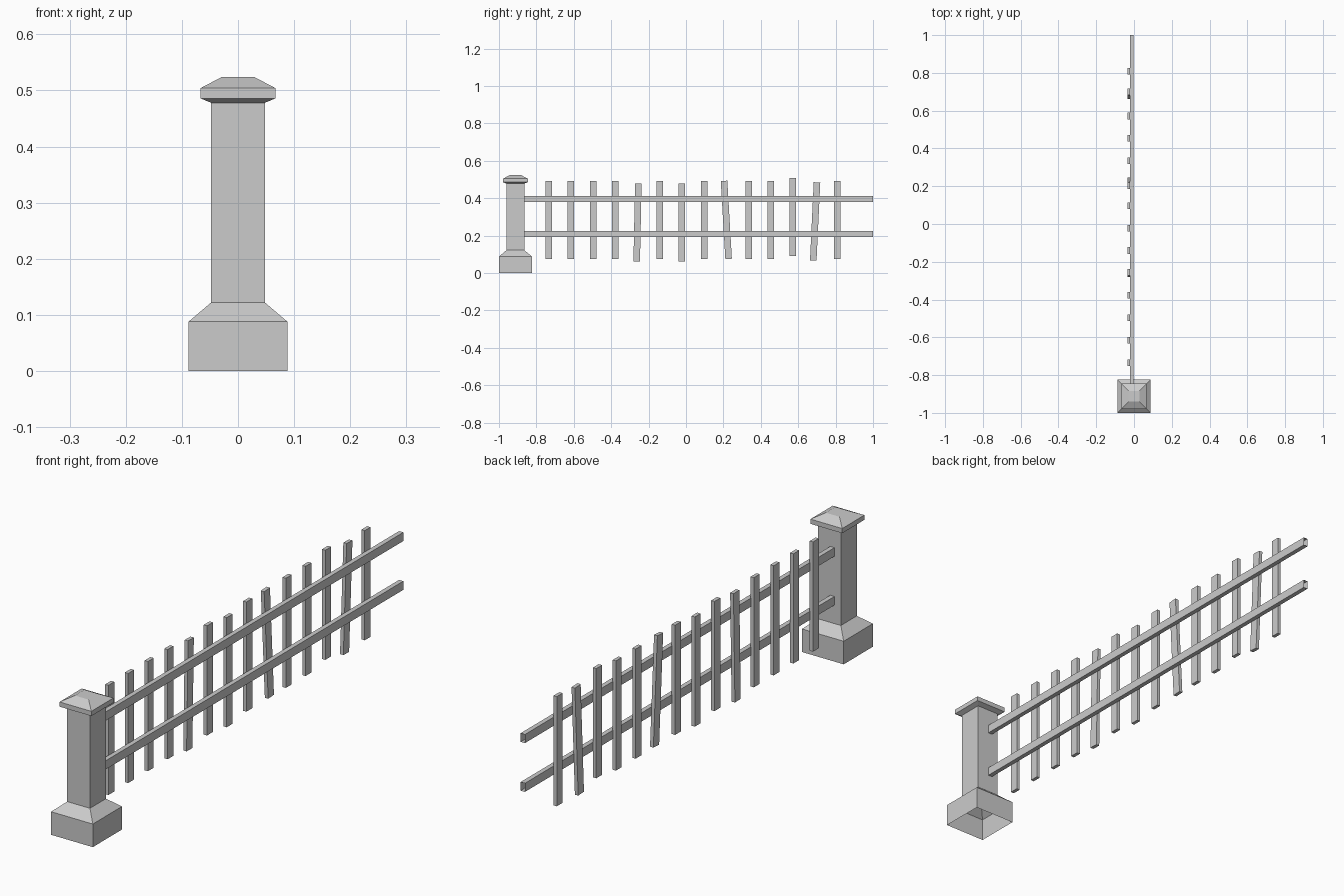
import bpy
import bmesh
from mathutils import Matrix, Vector

if "Cube" in bpy.data.objects:
    bpy.data.objects.remove(bpy.data.objects["Cube"], do_unlink=True)

# Single plain grey
grey = bpy.data.materials.new("plain_grey")
grey.use_nodes = True
colour = (0.6, 0.6, 0.6, 1)
grey.diffuse_color = colour
grey.node_tree.nodes["Principled BSDF"].inputs["Base Color"].default_value = colour


def add_object(name, bm):
    bmesh.ops.recalc_face_normals(bm, faces=bm.faces)
    mesh = bpy.data.meshes.new(name)
    bm.to_mesh(mesh)
    bm.free()
    mesh.materials.append(grey)
    obj = bpy.data.objects.new(name, mesh)
    bpy.context.collection.objects.link(obj)
    return obj


def square_post(name, profile, y):
    """Stack square rings (half width, height), open below and capped on top."""
    bm = bmesh.new()
    rings = [[bm.verts.new((sx * w, y + sy * w, z))
              for sx, sy in ((-1, -1), (1, -1), (1, 1), (-1, 1))]
             for w, z in profile]
    for low, high in zip(rings, rings[1:]):
        for i in range(4):
            j = (i + 1) % 4
            bm.faces.new((low[i], low[j], high[j], high[i]))
    bm.faces.new(rings[-1])
    return add_object(name, bm)


def box(name, size, centre, open_ends=False):
    bm = bmesh.new()
    bmesh.ops.create_cube(bm, size=1, matrix=Matrix.Diagonal((*size, 1)))
    if open_ends:
        ends = [f for f in bm.faces if abs(f.normal.y) > 0.9]
        bmesh.ops.delete(bm, geom=ends, context='FACES')
    obj = add_object(name, bm)
    obj.location = Vector(centre)
    return obj


# Stone post: plinth, shaft and flared cap
square_post("gate_post", [(0.088, 0), (0.088, 0.088), (0.048, 0.122),
                          (0.048, 0.478), (0.067, 0.486), (0.067, 0.504),
                          (0.029, 0.524)], -0.912)

# Long horizontal rails
for name, z in (("lower_rail", 0.209), ("upper_rail", 0.395)):
    box(name, (0.018, 1.865, 0.033), (-0.012, 0.0675, z), open_ends=True)

# Pickets, a few of them crooked or shifted: index -> (lean, height shift)
crooked = {4: (-0.021, -0.014), 6: (0, -0.014), 8: (0.058, 0),
           11: (0, 0.016), 12: (-0.048, -0.008)}
for i in range(14):
    lean, shift = crooked.get(i, (0, 0))
    picket = box(f"picket_{i + 1}", (0.014, 0.035, 0.418),
                 (-0.027, -0.734 + i * 0.1187, 0.284 + shift))
    picket.rotation_euler.x = lean
